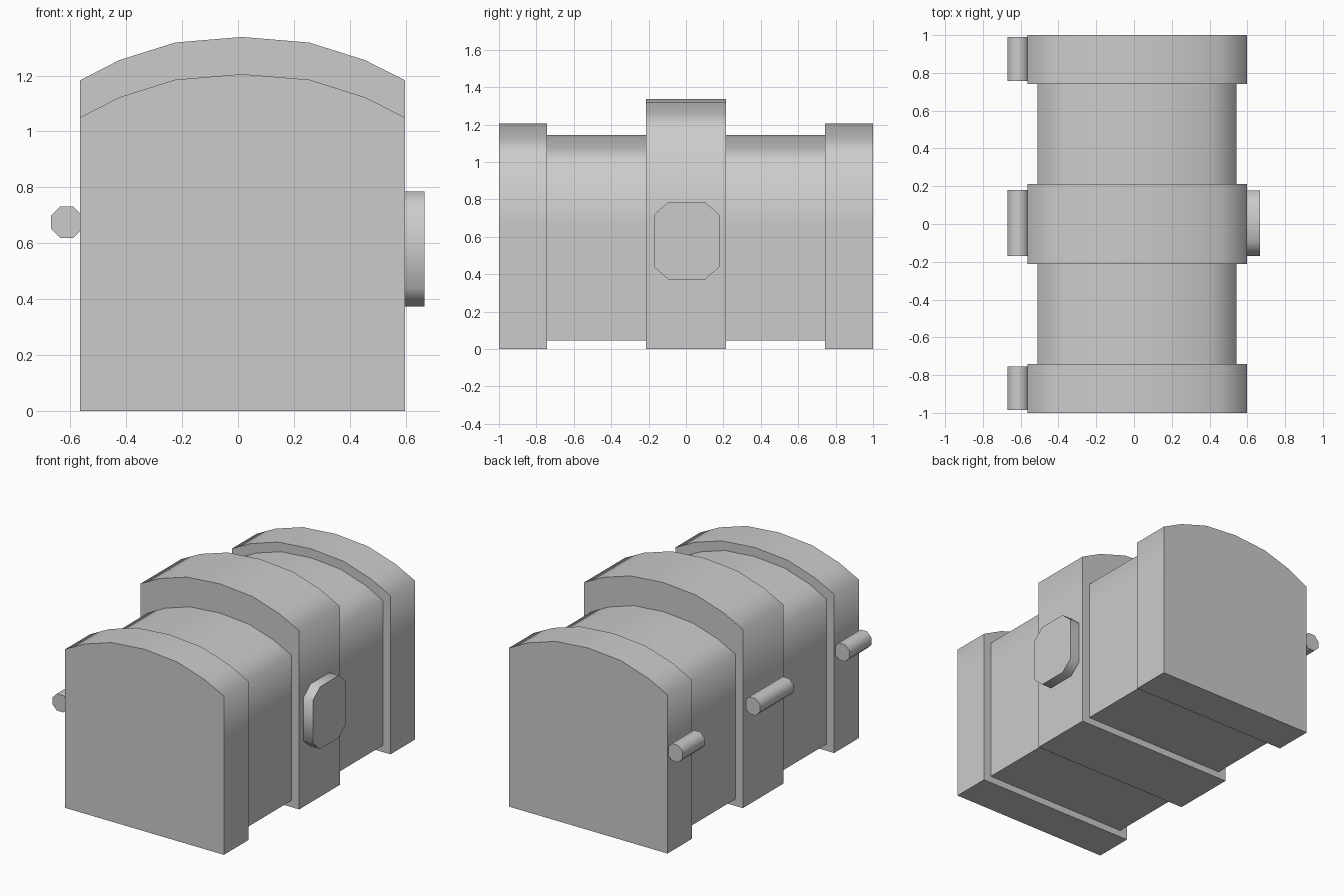
import bpy, bmesh, math

if "Cube" in bpy.data.objects:
    bpy.data.objects.remove(bpy.data.objects["Cube"])

SEAM = 0.665
# Domed lid profile: x and drop below the crown
ARC = [(0.597, 0.155), (0.455, 0.083), (0.255, 0.02), (0.015, 0.0),
       (-0.225, 0.02), (-0.425, 0.083), (-0.565, 0.155)]


def prism(name, pts, lo, hi, axis='Y'):
    """Extrude a closed profile along Y (points are x,z) or X (points are y,z)."""
    bm = bmesh.new()
    rings = []
    for d in (lo, hi):
        rings.append([bm.verts.new((a, d, b) if axis == 'Y' else (d, a, b)) for a, b in pts])
    n = len(pts)
    for ring in rings:
        bm.faces.new(ring)
    for i in range(n):
        j = (i + 1) % n
        bm.faces.new((rings[0][i], rings[0][j], rings[1][j], rings[1][i]))
    bmesh.ops.recalc_face_normals(bm, faces=bm.faces)
    me = bpy.data.meshes.new(name)
    bm.to_mesh(me)
    bm.free()
    ob = bpy.data.objects.new(name, me)
    bpy.context.collection.objects.link(ob)
    bpy.ops.object.select_all(action='DESELECT')
    ob.select_set(True)
    bpy.context.view_layer.objects.active = ob
    bpy.ops.object.shade_smooth_by_angle(angle=math.radians(70))
    return ob


def section(name, lo, hi, bottom, crown, scale=1.0):
    """A slice of the chest: box base plus domed lid meeting at the seam."""
    cx = 0.015
    arc = [(cx + (x - cx) * scale, crown - d * scale) for x, d in ARC]
    r, l = arc[0][0], arc[-1][0]
    prism(name + "_base", [(l, bottom), (r, bottom), (r, SEAM), (l, SEAM)], lo, hi)
    prism(name + "_lid", [(l, SEAM), (r, SEAM)] + arc, lo, hi)


# Inner body and the three raised bands
section("body", -0.76, 0.76, 0.045, 1.145, 0.906)
section("front_band", -1.0, -0.742, 0.0, 1.205)
section("middle_band", -0.213, 0.213, 0.0, 1.338)
section("back_band", 0.742, 1.0, 0.0, 1.205)

# Chamfered lock plate
y0, y1, z0, z1, c = -0.17, 0.178, 0.373, 0.785, 0.075
prism("lock_plate", [(y0 + c, z0), (y1 - c, z0), (y1, z0 + c - 0.01), (y1, z1 - c + 0.01),
                     (y1 - c, z1), (y0 + c, z1), (y0, z1 - c + 0.01), (y0, z0 + c - 0.01)],
      0.58, 0.667, 'X')

# Octagonal hinge barrels
R = 0.056 / math.cos(math.pi / 8)
octagon = [(-0.613 + R * math.cos((i + 0.5) * math.pi / 4),
            0.675 + R * math.sin((i + 0.5) * math.pi / 4)) for i in range(8)]
for name, lo, hi in (("front_hinge", -0.985, -0.755), ("middle_hinge", -0.17, 0.18),
                     ("back_hinge", 0.758, 0.99)):
    prism(name, octagon, lo, hi)
